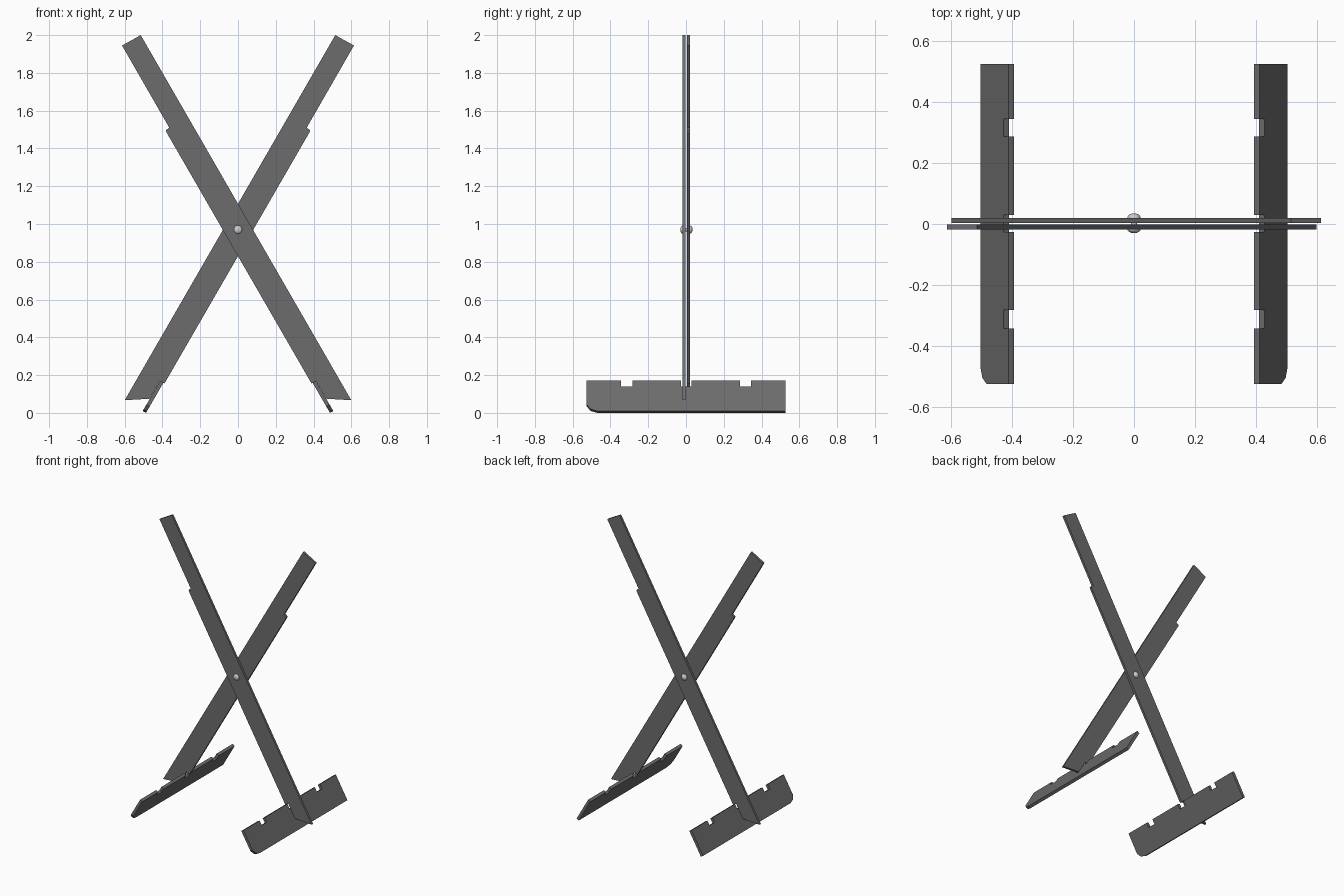
import bpy, bmesh
from mathutils import Matrix, Vector

if "Cube" in bpy.data.objects:
    bpy.data.objects.remove(bpy.data.objects["Cube"], do_unlink=True)


def material(name, value, metallic=0.0):
    mat = bpy.data.materials.new(name)
    mat.use_nodes = True
    color = (value, value, value, 1)
    mat.diffuse_color = color
    mat.node_tree.nodes["Principled BSDF"].inputs["Base Color"].default_value = color
    return mat


dark = material("dark grey", 0.15)
steel = material("light steel", 0.6)


def add_object(name, bm, mat):
    bmesh.ops.recalc_face_normals(bm, faces=bm.faces)
    mesh = bpy.data.meshes.new(name)
    bm.to_mesh(mesh)
    bm.free()
    mesh.materials.append(mat)
    obj = bpy.data.objects.new(name, mesh)
    bpy.context.collection.objects.link(obj)
    return obj


def plate(name, points, offset, mat):
    """Flat board: outline of 3D points pushed along an offset vector."""
    bm = bmesh.new()
    face = bm.faces.new([bm.verts.new(p) for p in points])
    ext = bmesh.ops.extrude_face_region(bm, geom=[face])
    verts = [g for g in ext["geom"] if isinstance(g, bmesh.types.BMVert)]
    bmesh.ops.translate(bm, verts=verts, vec=offset)
    return add_object(name, bm, mat)


# Leg outline in x, z: narrow top, rounded step, slot for the foot at the bottom
LEG = [(-0.515, 2.0), (0.6, 0.067), (0.468, 0.075), (0.414, 0.168),
       (0.389, 0.156), (-0.379, 1.486), (-0.381, 1.497),
       (-0.364, 1.51), (-0.614, 1.945)]

for name, side, y in (("front_leg", 1, -0.018), ("back_leg", -1, 0.004)):
    plate(name, [(side * x, y, z) for x, z in LEG], Vector((0, 0.016, 0)), dark)

# Foot outline: y along the board, s up its slope, with three notches on top
LENGTH, DEPTH, HALF = 0.185, 0.034, 0.526
outline = [(-0.47, 0), (HALF, 0), (HALF, LENGTH)]
for centre, half in ((0.316, 0.029), (0.002, 0.028), (-0.313, 0.03)):
    outline += [(centre + half, LENGTH), (centre + half, LENGTH - DEPTH),
                (centre - half, LENGTH - DEPTH), (centre - half, LENGTH)]
outline += [(-HALF, LENGTH), (-HALF, 0.04), (-0.505, 0.012)]

for name, side in (("left_foot", 1), ("right_foot", -1)):
    points = [(side * (0.487 - 0.5 * s), y, 0.866 * s) for y, s in outline]
    plate(name, points, Vector((side * 0.0175, 0, 0.01)), dark)

# Pivot bolt: a shaft with a domed head on each face
PIVOT = Vector((0, 0, 0.97))
bm = bmesh.new()
bmesh.ops.create_cone(bm, cap_ends=True, segments=16, radius1=0.01, radius2=0.01,
                      depth=0.04, matrix=Matrix.Translation(PIVOT)
                      @ Matrix.Rotation(1.5708, 4, "X"))
add_object("pivot_shaft", bm, steel)

for name, y, depth in (("front_bolt_head", -0.018, 0.012), ("back_bolt_head", 0.02, 0.015)):
    bm = bmesh.new()
    bmesh.ops.create_uvsphere(bm, u_segments=16, v_segments=12, radius=0.022)
    bmesh.ops.scale(bm, vec=(1, depth / 0.022, 1), verts=bm.verts)
    bmesh.ops.translate(bm, vec=PIVOT + Vector((0, y, 0)), verts=bm.verts)
    for f in bm.faces:
        f.smooth = True
    add_object(name, bm, steel)
